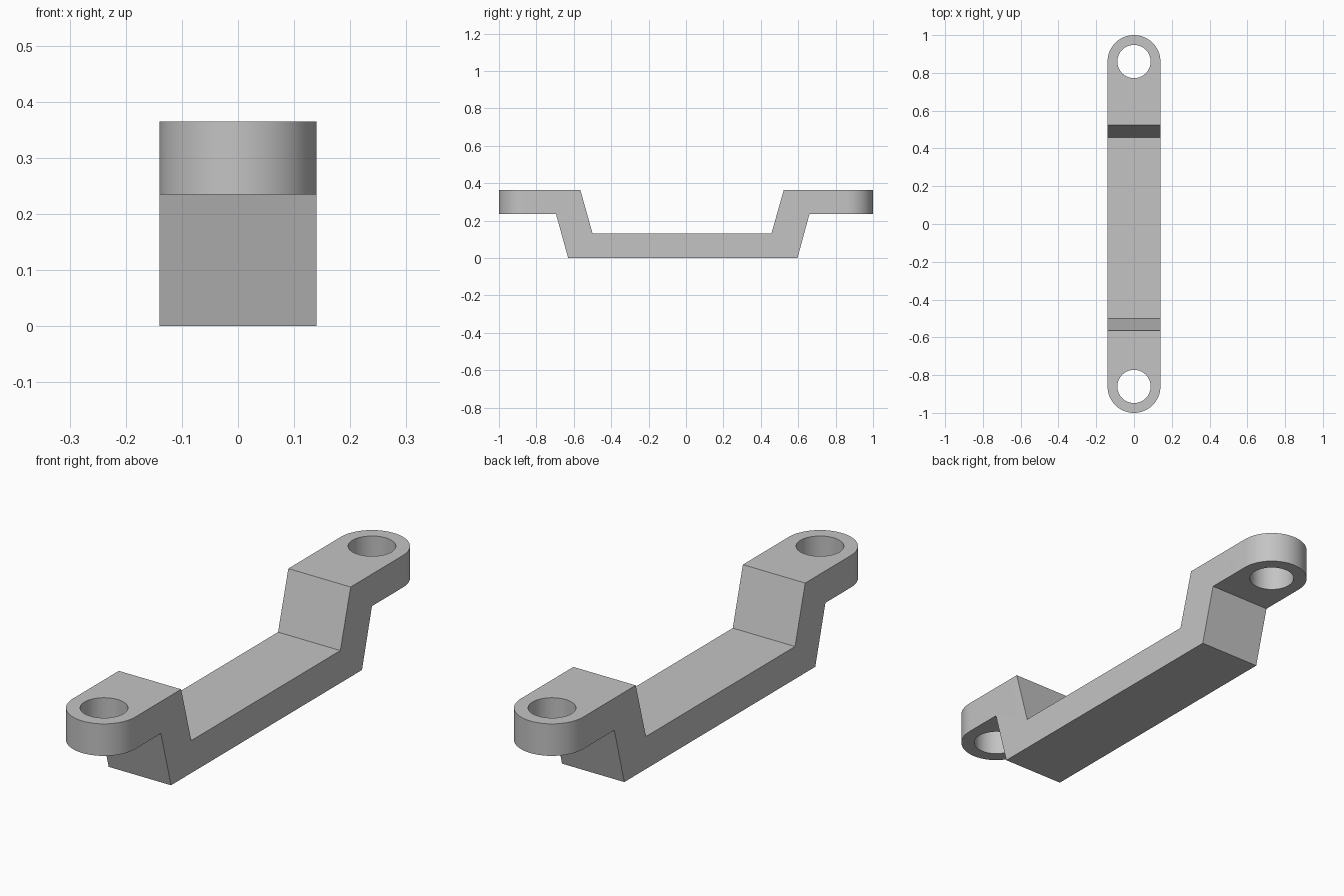
import bpy, bmesh, math
from mathutils import Vector

cube = bpy.data.objects.get("Cube")
if cube:
    bpy.data.objects.remove(cube, do_unlink=True)

HALF_W = 0.14      # half width of the bar, also the radius of its ends
HOLE_R = 0.088
EYE_Y = 0.86       # distance of the hole centres from the middle
TOP, EYE_BOTTOM, FLOOR = 0.365, 0.235, 0.132

grey = bpy.data.materials.new("plain grey")
grey.use_nodes = True
colour = (0.55, 0.55, 0.55, 1)
grey.diffuse_color = colour
grey.node_tree.nodes["Principled BSDF"].inputs["Base Color"].default_value = colour


def prism(name, points, direction):
    """Extrude a closed outline along a direction."""
    bm = bmesh.new()
    face = bm.faces.new([bm.verts.new(p) for p in points])
    ext = bmesh.ops.extrude_face_region(bm, geom=[face])
    verts = [g for g in ext["geom"] if isinstance(g, bmesh.types.BMVert)]
    bmesh.ops.translate(bm, verts=verts, vec=Vector(direction))
    bmesh.ops.recalc_face_normals(bm, faces=bm.faces)
    mesh = bpy.data.meshes.new(name)
    bm.to_mesh(mesh)
    bm.free()
    mesh.materials.append(grey)
    obj = bpy.data.objects.new(name, mesh)
    bpy.context.collection.objects.link(obj)
    return obj


def arc(radius, centre_y, start, sweep, steps, count):
    return [(radius * math.cos(start + sweep * i / steps),
             centre_y + radius * math.sin(start + sweep * i / steps), -0.1)
            for i in range(count)]


def carve(target, cutter, operation):
    mod = target.modifiers.new(operation.title(), 'BOOLEAN')
    mod.operation = operation
    mod.solver = 'EXACT'
    mod.object = cutter
    bpy.context.view_layer.objects.active = target
    bpy.ops.object.modifier_apply(modifier=mod.name)
    bpy.data.objects.remove(cutter, do_unlink=True)


# Cranked side profile, overlong and overwide before trimming
profile = [(-1.1, TOP), (-0.565, TOP), (-0.5, FLOOR), (0.457, FLOOR),
           (0.523, TOP), (1.1, TOP), (1.1, EYE_BOTTOM), (0.66, EYE_BOTTOM),
           (0.596, 0), (-0.63, 0), (-0.695, EYE_BOTTOM), (-1.1, EYE_BOTTOM)]
handle = prism("cranked_bar", [(-0.2, y, z) for y, z in profile], (0.4, 0, 0))

# Trim to the round-ended plan outline
outline = (arc(HALF_W, EYE_Y, 0, math.pi, 32, 33)
           + arc(HALF_W, -EYE_Y, math.pi, math.pi, 32, 33))
carve(handle, prism("outline_cutter", outline, (0, 0, 0.6)), 'INTERSECT')

# Bolt holes through both ends
for side in (-1, 1):
    ring = arc(HOLE_R, side * EYE_Y, 0, math.tau, 64, 64)
    carve(handle, prism("hole_cutter", ring, (0, 0, 0.6)), 'DIFFERENCE')

# Smooth the round walls, keep the bends sharp
bpy.ops.object.select_all(action='DESELECT')
handle.select_set(True)
bpy.context.view_layer.objects.active = handle
bpy.ops.object.shade_smooth_by_angle(angle=math.radians(30))
